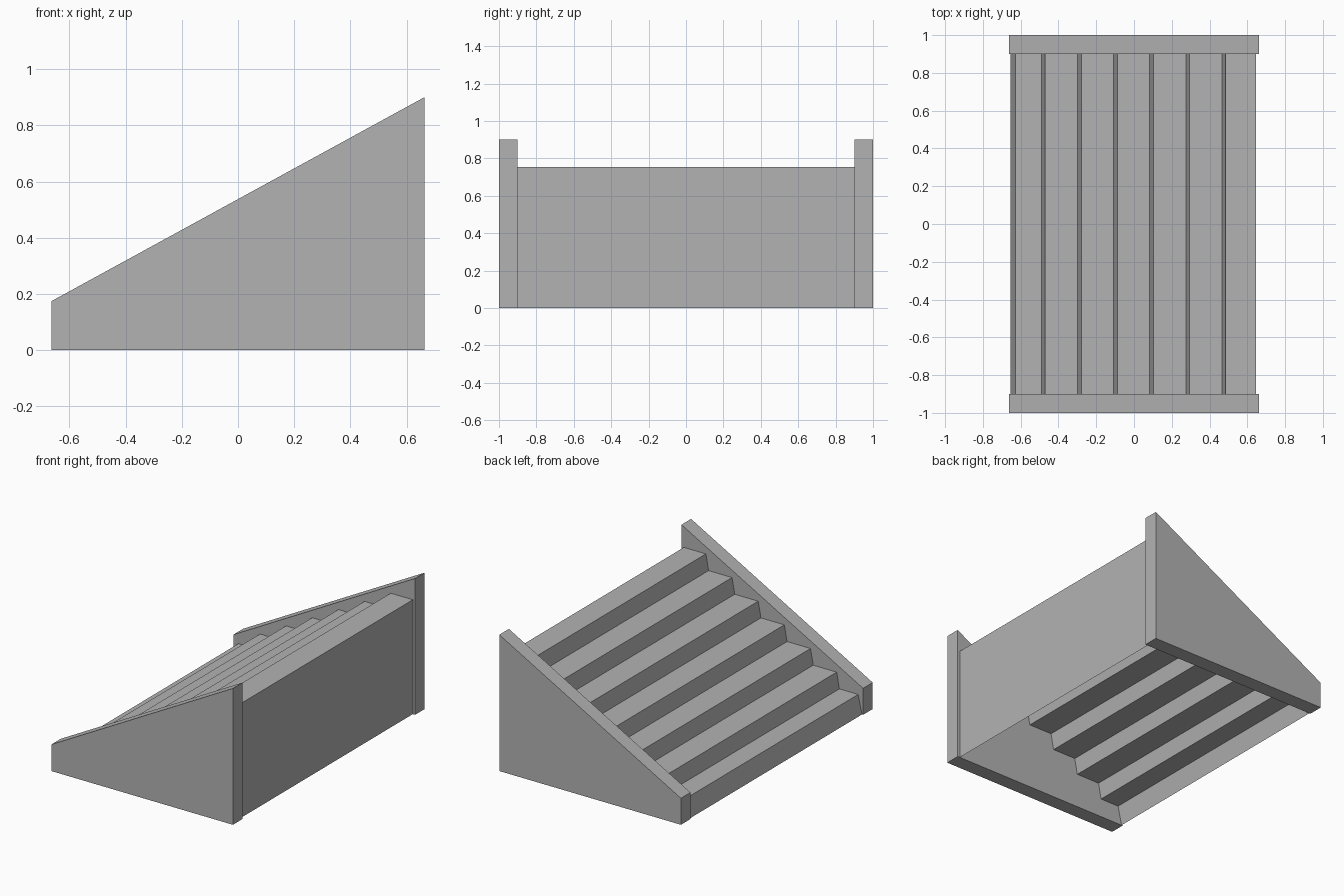
import bpy
import bmesh

cube = bpy.data.objects.get("Cube")
if cube:
    bpy.data.objects.remove(cube)

# Single grey for the whole staircase
grey = bpy.data.materials.new("light_grey")
grey.use_nodes = True
colour = (0.45, 0.45, 0.45, 1)
grey.diffuse_color = colour
grey.node_tree.nodes["Principled BSDF"].inputs["Base Color"].default_value = colour


def sweep(name, profile, y0, y1, closed):
    """Sweep an (x, z) profile from y0 to y1, solid if closed, else a sheet."""
    bm = bmesh.new()
    near = [bm.verts.new((x, y0, z)) for x, z in profile]
    far = [bm.verts.new((x, y1, z)) for x, z in profile]
    count = len(profile)
    for i in range(count if closed else count - 1):
        j = (i + 1) % count
        bm.faces.new((near[i], far[i], far[j], near[j]))
    if closed:
        bm.faces.new(near)
        bm.faces.new(far[::-1])
        bmesh.ops.recalc_face_normals(bm, faces=bm.faces)
    mesh = bpy.data.meshes.new(name)
    bm.to_mesh(mesh)
    bm.free()
    mesh.materials.append(grey)
    obj = bpy.data.objects.new(name, mesh)
    bpy.context.collection.objects.link(obj)
    return obj


# Sloping side walls
side = [(-0.663, 0), (0.663, 0), (0.663, 0.9), (-0.663, 0.175)]
sweep("front_side_wall", side, -1, -0.9, True)
sweep("back_side_wall", side, 0.9, 1, True)

# Hollow flight: leaning risers, level treads and an upright end panel
STEPS, RUN, RISE, TOP = 7, 0.191, 0.105, 0.755
steps = [(-0.655, 0), (-0.627, TOP - RISE * (STEPS - 1))]
for i in range(1, STEPS):
    x = 0.485 - RUN * (STEPS - 1 - i)
    z = TOP - RISE * (STEPS - 1 - i)
    steps += [(x - 0.02, z - RISE), (x, z)]
steps += [(0.646, TOP), (0.646, 0)]
sweep("step_flight", steps, -0.9, 0.9, False)
